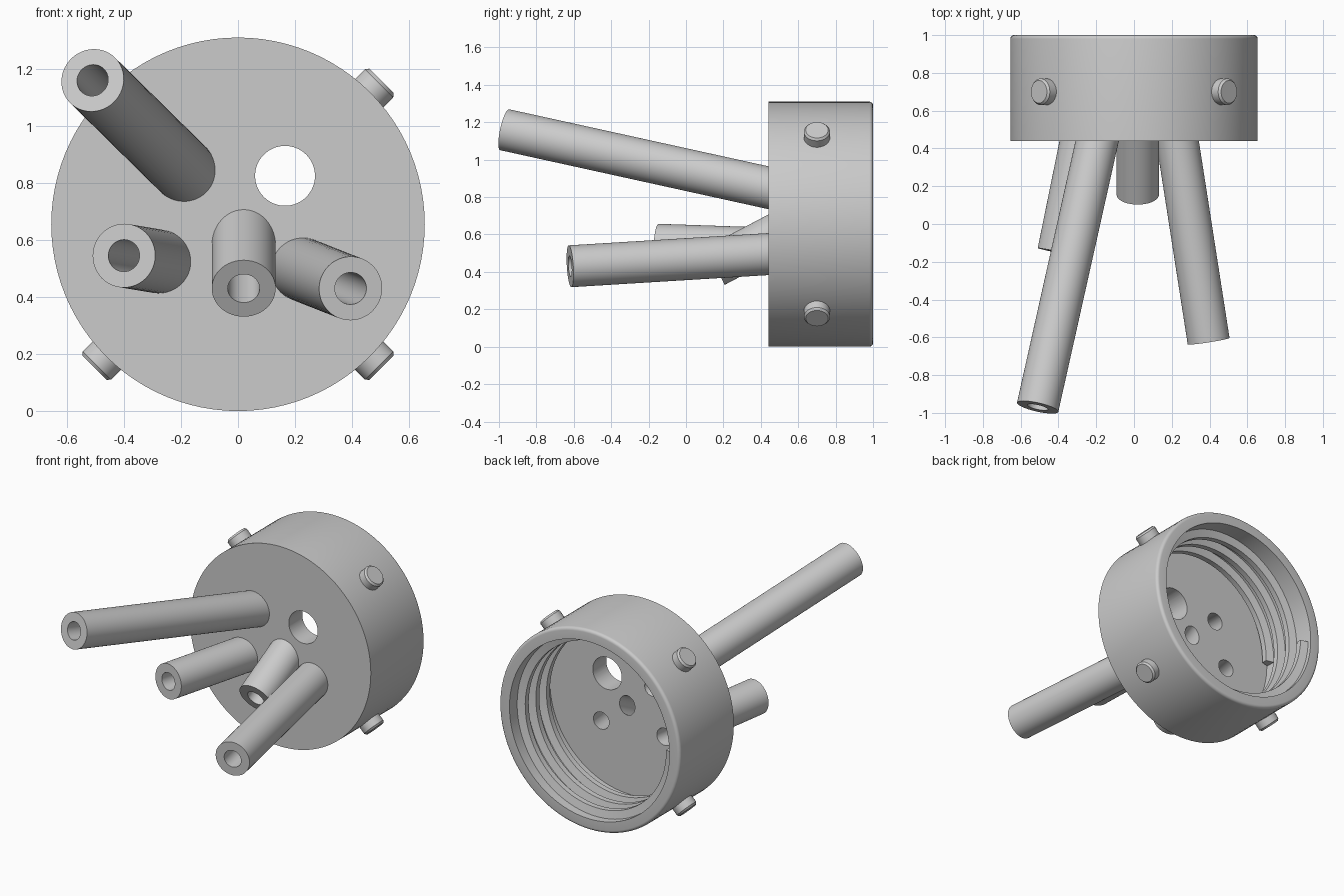
import bpy, bmesh, math
from mathutils import Matrix, Vector

if "Cube" in bpy.data.objects:
    bpy.data.objects.remove(bpy.data.objects["Cube"], do_unlink=True)

CENTRE_Z = 0.655
FRONT, FLOOR, BACK = 0.44, 0.58, 1.0
PIPE_R, BORE_R = 0.112, 0.056
WALL_R = 0.58

grey = bpy.data.materials.new("plain grey")
grey.use_nodes = True
colour = (0.6, 0.6, 0.6, 1)
grey.diffuse_color = colour
grey.node_tree.nodes["Principled BSDF"].inputs["Base Color"].default_value = colour


def finish(name, bm, matrix=Matrix()):
    bmesh.ops.recalc_face_normals(bm, faces=bm.faces)
    bm.transform(matrix)
    mesh = bpy.data.meshes.new(name)
    bm.to_mesh(mesh)
    bm.free()
    mesh.materials.append(grey)
    obj = bpy.data.objects.new(name, mesh)
    bpy.context.collection.objects.link(obj)
    return obj


def axis_matrix(origin, direction):
    turn = Vector(direction).to_track_quat('Z', 'Y').to_matrix().to_4x4()
    return Matrix.Translation(origin) @ turn


def lathe(name, profile, matrix, steps=64, closed=False):
    """Spin (radius, height) points about the local z axis."""
    bm = bmesh.new()
    verts = [bm.verts.new((r, 0, h)) for r, h in profile]
    edges = [bm.edges.new(pair) for pair in zip(verts, verts[1:])]
    if closed:
        edges.append(bm.edges.new((verts[-1], verts[0])))
    bmesh.ops.spin(bm, geom=verts + edges, cent=(0, 0, 0), axis=(0, 0, 1),
                   angle=math.tau, steps=steps)
    bmesh.ops.remove_doubles(bm, verts=bm.verts, dist=1e-5)
    return finish(name, bm, matrix)


def rod(name, radius, start, end, steps=48):
    start, end = Vector(start), Vector(end)
    length = (end - start).length
    return lathe(name, [(0, 0), (radius, 0), (radius, length), (0, length)],
                 axis_matrix(start, end - start), steps)


def smooth(obj):
    bpy.ops.object.select_all(action='DESELECT')
    obj.select_set(True)
    bpy.context.view_layer.objects.active = obj
    bpy.ops.object.shade_smooth_by_angle(angle=math.radians(30))


# Cup-shaped cap, open at the back with a rounded outer rim
bevel = 0.02
rim = [(CENTRE_Z - bevel + bevel * math.cos(a), BACK - bevel + bevel * math.sin(a))
       for a in (math.radians(d) for d in range(0, 91, 18))]
cap = lathe("threaded_cap",
            [(0, FRONT), (CENTRE_Z, FRONT)] + rim +
            [(WALL_R, BACK), (WALL_R, FLOOR), (0, FLOOR)],
            axis_matrix((0, 0, CENTRE_Z), (0, 1, 0)), 96)

# Angled pipes: mouth centre, then centre where it meets the front plate
pipes = {
    "long_upper_pipe": ((-0.51, -0.97, 1.16), (-0.195, FRONT, 0.85)),
    "short_side_pipe": ((-0.40, -0.15, 0.545), (-0.28, FRONT, 0.525)),
    "short_middle_pipe": ((0.02, 0.155, 0.43), (0.02, FRONT, 0.58)),
    "long_lower_pipe": ((0.395, -0.62, 0.43), (0.23, FRONT, 0.495)),
}
parts, cutters = [cap], []
for name, (mouth, base) in pipes.items():
    mouth, base = Vector(mouth), Vector(base)
    per_y = (base - mouth) / (base.y - mouth.y)
    root = base + per_y * 0.07
    length = (root - mouth).length
    parts.append(lathe(name, [(PIPE_R, 0), (PIPE_R, length), (BORE_R, length), (BORE_R, 0)],
                       axis_matrix(mouth, root - mouth), 48, closed=True))
    cutters.append(rod("bore_cutter", BORE_R, base - per_y * 0.12, base + per_y * 0.28))

# Plain round hole through the plate
cutters.append(rod("hole_cutter", 0.105, (0.165, 0.3, 0.825), (0.165, 0.7, 0.825), 64))

bpy.context.view_layer.objects.active = cap
for cutter in cutters:
    cutter.hide_render = True
    mod = cap.modifiers.new("cut", 'BOOLEAN')
    mod.operation = 'DIFFERENCE'
    mod.solver = 'EXACT'
    mod.object = cutter
    bpy.ops.object.modifier_apply(modifier=mod.name)
for cutter in cutters:
    bpy.data.objects.remove(cutter, do_unlink=True)

# Helical ridge inside the cap, running from the rim down to the floor
bm = bmesh.new()
turns, pitch, per_turn = 3, 0.11, 72
section = [(WALL_R + 0.02, -0.035), (WALL_R - 0.05, -0.018),
           (WALL_R - 0.05, 0.018), (WALL_R + 0.02, 0.035)]
previous = None
for i in range(turns * per_turn + 1):
    angle = math.pi + math.tau * i / per_turn
    depth = 0.945 - pitch * i / per_turn
    ring = [bm.verts.new((r * math.cos(angle), depth + h, CENTRE_Z + r * math.sin(angle)))
            for r, h in section]
    if previous:
        for k in range(4):
            n = (k + 1) % 4
            bm.faces.new((previous[k], previous[n], ring[n], ring[k]))
    else:
        bm.faces.new(ring)
    previous = ring
bm.faces.new(previous)
parts.append(finish("inner_thread", bm))

# Four locking pegs around the cap
for i, side in enumerate(("upper_left", "upper_right", "lower_right", "lower_left")):
    a = math.pi / 4 + i * math.pi / 2
    parts.append(lathe(side + "_peg",
                       [(0, 0.61), (0.07, 0.61), (0.07, 0.7), (0.06, 0.712), (0, 0.712)],
                       axis_matrix((0, 0.7, CENTRE_Z), (math.cos(a), 0, math.sin(a))), 32))

for part in parts:
    smooth(part)
